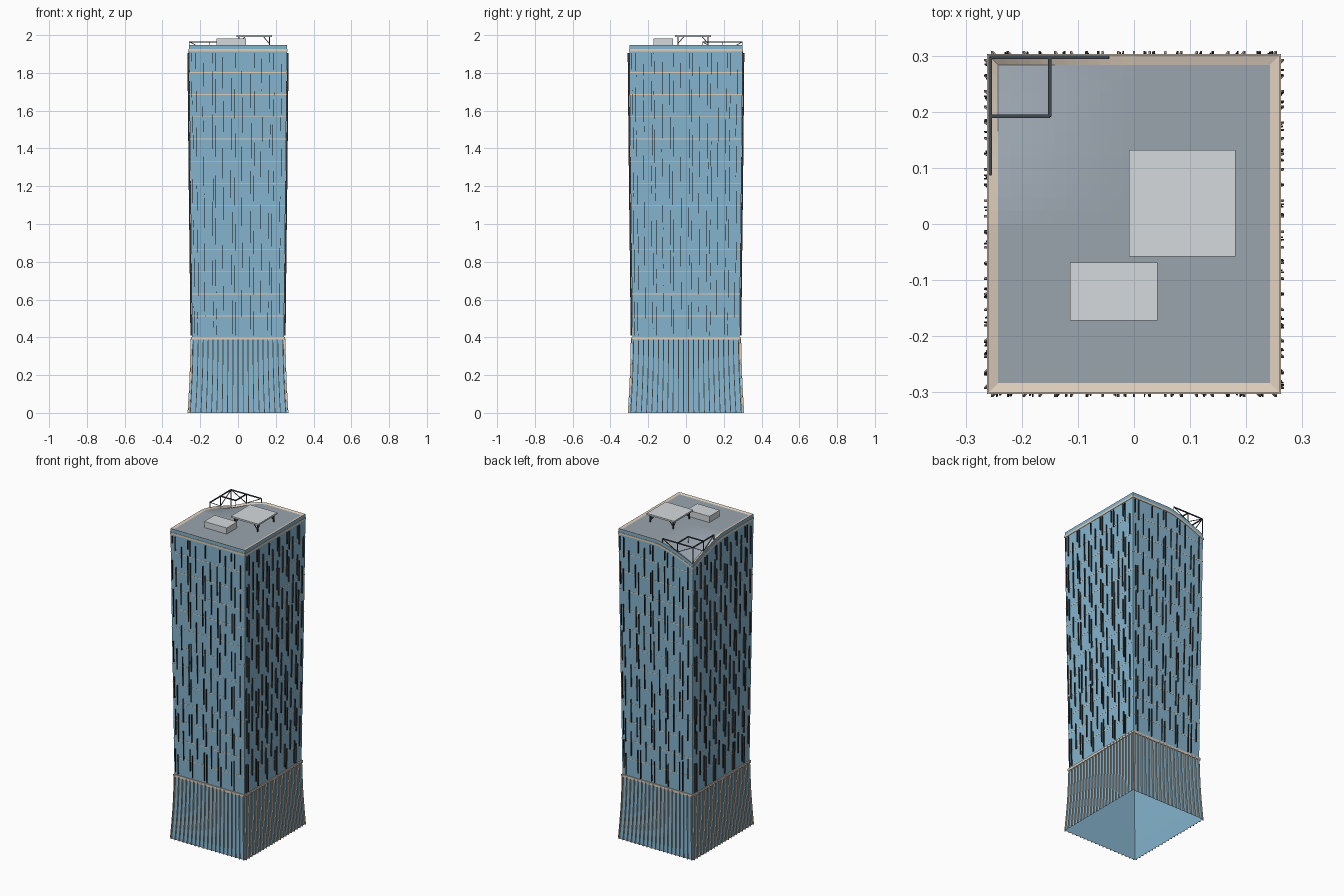
import bpy, bmesh, random
from mathutils import Vector

random.seed(4)
if "Cube" in bpy.data.objects:
    bpy.data.objects.remove(bpy.data.objects["Cube"])


def material(name, rgb):
    m = bpy.data.materials.new(name)
    m.use_nodes = True
    m.diffuse_color = (*rgb, 1)
    m.node_tree.nodes["Principled BSDF"].inputs["Base Color"].default_value = (*rgb, 1)
    return m


GLASS = material("blue glass", (0.235, 0.46, 0.62))
BEIGE = material("beige trim", (0.74, 0.63, 0.51))
ROOF = material("roof grey", (0.32, 0.37, 0.42))
PALE = material("pale grey", (0.66, 0.70, 0.72))
DARK = material("dark fins", (0.035, 0.033, 0.035))
STEEL = material("dark steel", (0.05, 0.065, 0.08))

# Half width in x at each height; the depth is a constant amount larger
PROFILE = [(0, .259), (.1, .253), (.2, .248), (.3, .245), (.395, .243),
           (.8, .247), (1.2, .252), (1.6, .256), (1.8, .258), (1.948, .259)]
DEEPER = 0.041
FLOOR = 0.1173
BASE_TOP = 0.395
RIM = PROFILE[-1][0]
STEPS = 24
GAP = 0.0006
NORMALS = [Vector(n) for n in ((0, -1, 0), (1, 0, 0), (0, 1, 0), (-1, 0, 0))]


def half(z):
    z = min(max(z, 0), RIM)
    for (z0, w0), (z1, w1) in zip(PROFILE, PROFILE[1:]):
        if z <= z1:
            return w0 + (w1 - w0) * (z - z0) / (z1 - z0)


def dip(a, b):
    """Drop of the roof toward the back corner, from plan coordinates in -1..1."""
    return .087 * (max(0, -a) * max(0, b)) ** 1.4


def plan(side, u):
    """Plan coordinates on a wall: sides run front, right, back, left."""
    return [(u, -1), (1, u), (-u, 1), (-1, -u)][side]


def wall(side, u, z, out=0, dipped=False):
    a, b = plan(side, u)
    w = half(z) + out
    return Vector((a * w, b * (w + DEEPER), z - (dip(a, b) if dipped else 0)))


def ring(z, out=0, dipped=False):
    return [wall(s, -1 + 2 * i / STEPS, z, out, dipped)
            for s in range(4) for i in range(STEPS)]


class Part:
    """Collects geometry for one object."""

    def __init__(self, name, mat):
        self.name, self.mat, self.bm = name, mat, bmesh.new()

    def loft(self, loops, caps=True, closed=False):
        rows = [[self.bm.verts.new(p) for p in loop] for loop in loops]
        pairs = list(zip(rows, rows[1:])) + ([(rows[-1], rows[0])] if closed else [])
        for lo, hi in pairs:
            for i in range(len(lo)):
                j = (i + 1) % len(lo)
                self.bm.faces.new((lo[i], lo[j], hi[j], hi[i]))
        if caps:
            self.bm.faces.new(rows[0][::-1])
            self.bm.faces.new(rows[-1])

    def fin(self, side, u, heights, width, depth):
        n = NORMALS[side]
        t = Vector((-n.y, n.x, 0)) * width / 2
        self.loft([[wall(side, u, z) + t * s + n * d for s, d in
                    ((-1, depth), (1, depth), (1, GAP), (-1, GAP))] for z in heights])

    def bar(self, p, q, size):
        p, q = Vector(p), Vector(q)
        d = (q - p).normalized()
        s = d.cross(Vector((0, 0, 1)) if abs(d.z) < .95 else Vector((1, 0, 0))).normalized()
        t = d.cross(s)
        corners = [(s * i + t * j) * size / 2 for i, j in ((-1, -1), (1, -1), (1, 1), (-1, 1))]
        self.loft([[e + c for c in corners] for e in (p, q)])

    def box(self, x0, x1, y0, y1, z0, z1):
        self.loft([[(x0, y0, z), (x1, y0, z), (x1, y1, z), (x0, y1, z)] for z in (z0, z1)])

    def finish(self):
        bmesh.ops.recalc_face_normals(self.bm, faces=self.bm.faces)
        me = bpy.data.meshes.new(self.name)
        self.bm.to_mesh(me)
        self.bm.free()
        me.materials.append(self.mat)
        bpy.context.collection.objects.link(bpy.data.objects.new(self.name, me))


# Glass tower: an open shell
body = Part("tower_body", GLASS)
body.loft([ring(z, 0, z > 1.9) for z, _ in PROFILE], caps=False)
body.finish()


# Horizontal trim bands
def band(part, z, height, out, dipped=False):
    lo, hi = z - height / 2, z + height / 2
    part.loft([ring(lo, GAP, dipped), ring(lo, out, dipped),
               ring(hi, out, dipped), ring(hi, GAP, dipped)], caps=False, closed=True)


bands = Part("floor_bands", BEIGE)
for k in range(1, 13):
    band(bands, BASE_TOP + k * FLOOR, .0025 if 4 <= k <= 8 else .0045, .0013)
band(bands, BASE_TOP, .015, .005)
band(bands, 1.92, .013, .003, True)
bands.finish()

# Flared ribs around the base
ribs = Part("base_ribs", BEIGE)
for side in range(4):
    count = 19 if side % 2 == 0 else 22
    for i in range(count):
        ribs.fin(side, -.975 + 1.95 * i / (count - 1), [z for z, _ in PROFILE[:5]], .004, .008)
ribs.finish()

# Staggered clusters of slim dark fins on the facades
fins = Part("facade_fins", DARK)
for side in range(4):
    cells = 5 if side % 2 == 0 else 6
    for row in range(7):
        for c in range(cells):
            shift = random.uniform(-.03, .03)
            for du, dz in ((.15, .0), (.33, -.04), (.72, .09)):
                u = -1 + 2 * (c + du + random.uniform(-.04, .04)) / cells
                z0 = BASE_TOP + .04 + row * 2 * FLOOR + dz + shift
                z0 = max(z0, BASE_TOP + .015)
                z1 = min(z0 + random.uniform(.12, .19), 1.905 - dip(*plan(side, u)))
                if z1 - z0 > .04:
                    fins.fin(side, u, (z0, z1), .0025, .009)
fins.finish()

# Gently sloped parapet cap and the roof sheet
INSET, DECK = .017, RIM - .0045
parapet = Part("parapet_cap", BEIGE)
parapet.loft([ring(RIM, 0, True), ring(DECK, -INSET, True)], caps=False)
parapet.finish()

roof = Part("roof_deck", ROOF)
bmesh.ops.create_grid(roof.bm, x_segments=STEPS, y_segments=STEPS, size=1)
for v in roof.bm.verts:
    a, b = v.co.x, v.co.y
    w = half(DECK) - INSET
    v.co = (a * w, b * (w + DEEPER), DECK - dip(a, b))
roof.finish()

# Plant room
plant = Part("plant_room", PALE)
plant.box(-.114, .042, -.172, -.069, 1.935, 1.982)
plant.finish()

# Landing pad on braced legs
pad = Part("landing_pad", PALE)
pad.box(-.009, .181, -.058, .132, 1.99, 2.0)
pad.finish()
legs = Part("pad_legs", STEEL)
for x, ix in ((.006, 1), (.166, -1)):
    for y, iy in ((-.043, 1), (.117, -1)):
        legs.bar((x, y, 1.94), (x, y, 1.991), .006)
        legs.bar((x, y, 1.955), (x + ix * .03, y, 1.99), .004)
        legs.bar((x, y, 1.955), (x, y + iy * .03, 1.99), .004)
legs.finish()

# Open steel frame over the dipped corner
frame = Part("corner_frame", STEEL)
TOP, THICK = 1.964, .006


def under(x, y):
    w = half(RIM)
    return (x, y, RIM - dip(x / w, y / (w + DEEPER)))


L, B = -.256, .297
corner, end_x, end_y = (L, B), (-.045, B), (L, .088)
mid_x, mid_y, inner = (-.15, B), (L, .192), (-.15, .192)
for p, q in ((corner, end_x), (corner, end_y), (mid_x, inner), (mid_y, inner)):
    frame.bar((*p, TOP), (*q, TOP), THICK)
for p in (corner, end_x, end_y, mid_x, mid_y, inner):
    frame.bar((*p, TOP), under(*p), .0035)
for p, q in ((corner, mid_x), (corner, mid_y), (end_x, mid_x), (end_y, mid_y)):
    frame.bar((*p, TOP), under(*q), .0035)
frame.finish()
